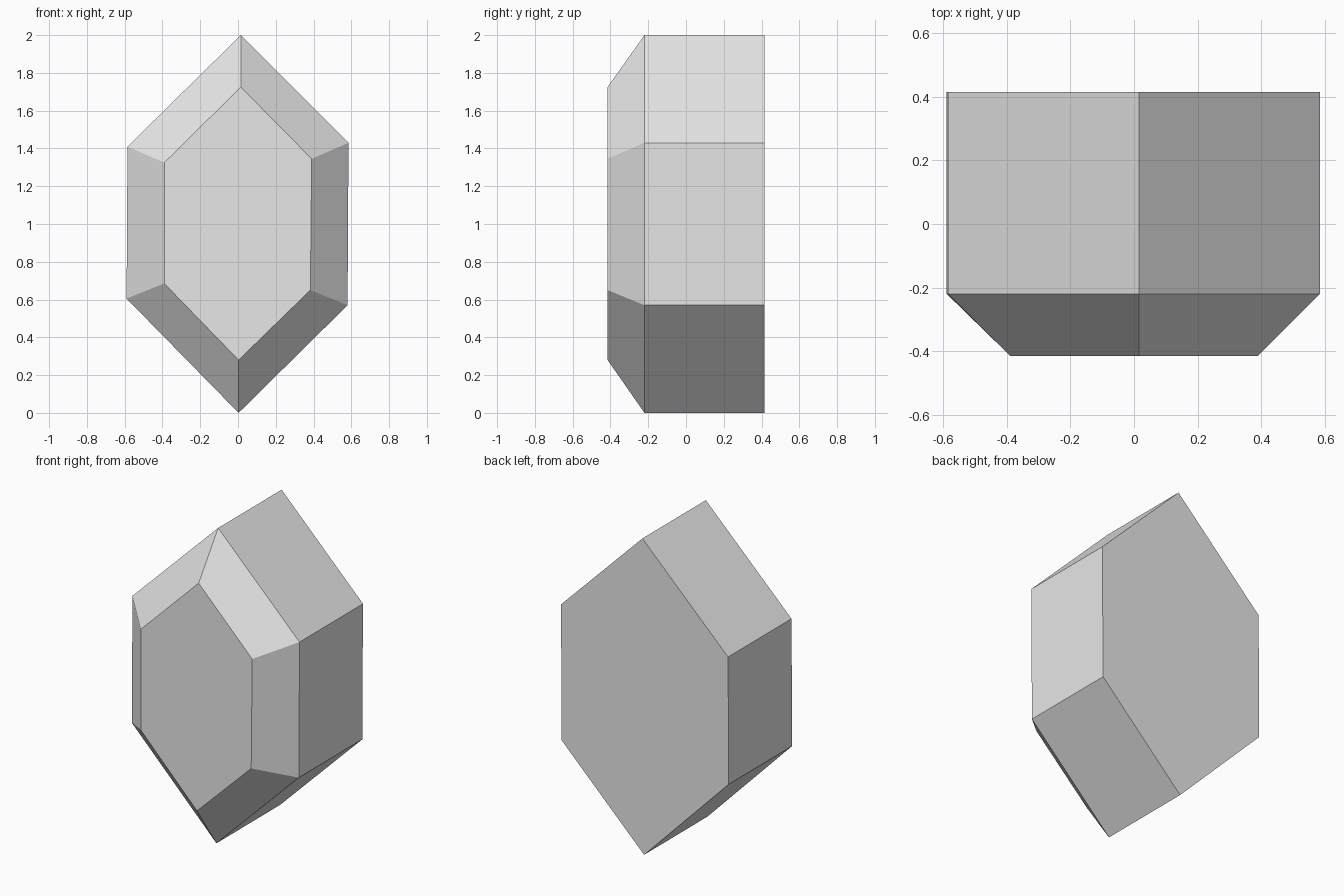
import bpy
import bmesh

default_cube = bpy.data.objects.get("Cube")
if default_cube:
    bpy.data.objects.remove(default_cube, do_unlink=True)

# Plain light grey stone
grey = bpy.data.materials.new("light_grey")
grey.use_nodes = True
colour = (0.8, 0.8, 0.8, 1)
grey.diffuse_color = colour
grey.node_tree.nodes["Principled BSDF"].inputs["Base Color"].default_value = colour

# Slightly uneven six-sided outlines (x, z), clockwise from the top tip
girdle = [(0.015, 2), (0.585, 1.43), (0.58, 0.57),
          (0.003, 0), (-0.59, 0.605), (-0.585, 1.41)]
table = [(0.015, 1.725), (0.39, 1.345), (0.383, 0.65),
         (0.003, 0.28), (-0.39, 0.685), (-0.39, 1.325)]
sections = [(girdle, 0.415), (girdle, -0.22), (table, -0.415)]

# Gem body: rings bridged from the flat back to the small front facet
bm = bmesh.new()
rings = [[bm.verts.new((x, y, z)) for x, z in outline] for outline, y in sections]
for back, front in zip(rings, rings[1:]):
    for i in range(len(back)):
        j = (i + 1) % len(back)
        bm.faces.new((back[i], back[j], front[j], front[i]))

# Flat back and front facets
bm.faces.new(rings[0])
bm.faces.new(rings[-1])
bmesh.ops.recalc_face_normals(bm, faces=bm.faces)

mesh = bpy.data.meshes.new("gem")
bm.to_mesh(mesh)
bm.free()
mesh.materials.append(grey)
bpy.context.collection.objects.link(bpy.data.objects.new("gem", mesh))
